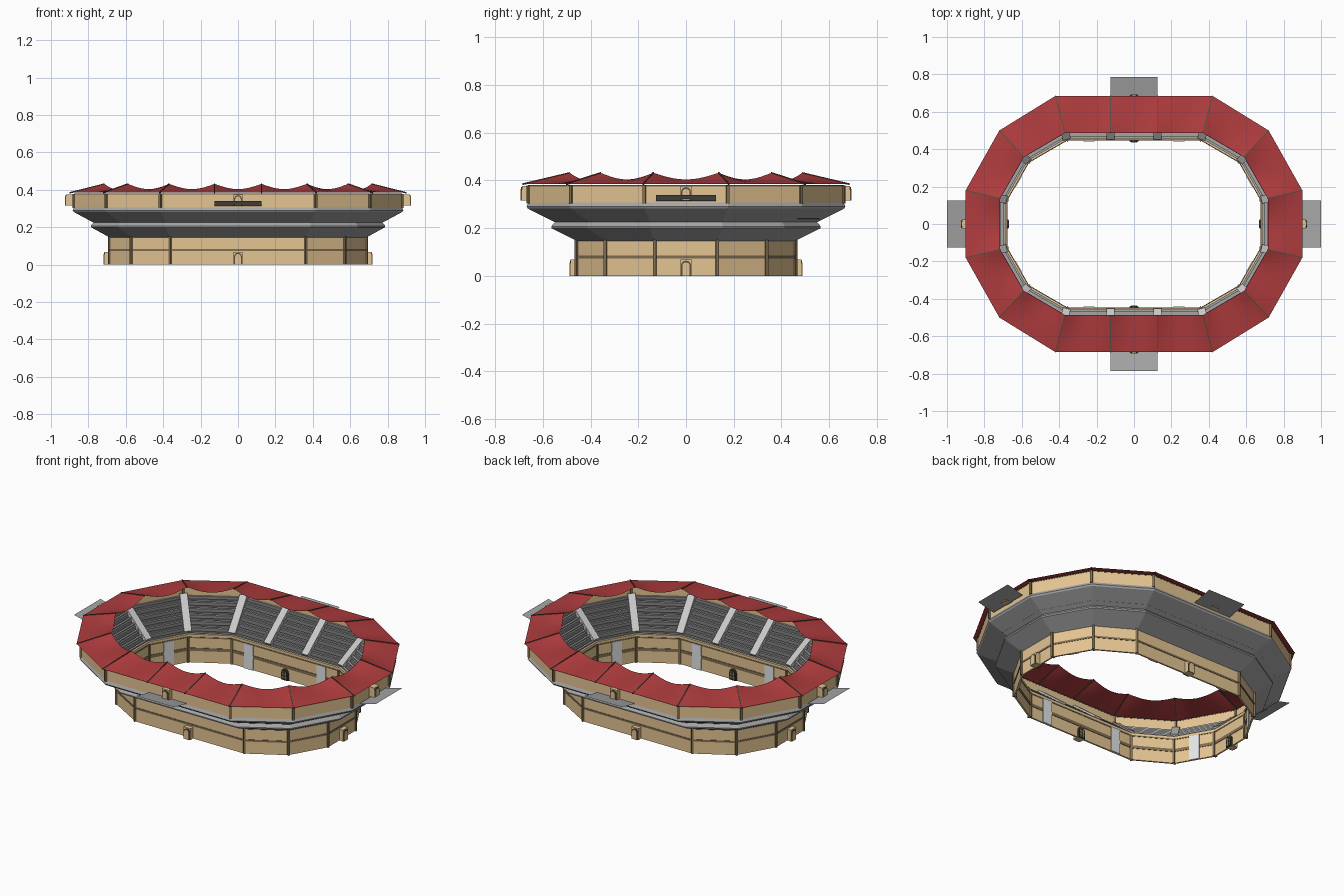
import bpy, bmesh
from math import pi, sin, cos, atan2
from mathutils import Vector, Matrix

cube = bpy.data.objects.get("Cube")
if cube:
    bpy.data.objects.remove(cube)


def material(name, r, g, b):
    m = bpy.data.materials.new(name)
    m.use_nodes = True
    m.diffuse_color = (r, g, b, 1)
    node = m.node_tree.nodes["Principled BSDF"]
    node.inputs["Base Color"].default_value = (r, g, b, 1)
    node.inputs["Roughness"].default_value = 0.8
    return m


SAND = material("sandstone", .78, .555, .29)
BROWN = material("brown timber", .22, .16, .085)
TRIM = material("dark timber", .10, .08, .05)
RED = material("red canvas", .43, .045, .048)
GREY = material("stone grey", .38, .38, .38)
RISER = material("riser grey", .24, .24, .24)
STAIR = material("stair grey", .58, .58, .58)
PANEL = material("pale panel", .76, .78, .79)
BLACK = material("dark opening", .03, .027, .02)


def finish(name, bm, *mats, recalc=True):
    if recalc:
        bmesh.ops.recalc_face_normals(bm, faces=bm.faces)
    mesh = bpy.data.meshes.new(name)
    bm.to_mesh(mesh)
    bm.free()
    for m in mats:
        mesh.materials.append(m)
    ob = bpy.data.objects.new(name, mesh)
    bpy.context.collection.objects.link(ob)


# Plan of the arena: one quarter, at the pit wall (t = 0) and the eaves (t = 1)
INNER = [(.125, .455), (.36, .455), (.567, .335), (.685, .13)]
OUTER = [(.125, .685), (.42, .685), (.72, .50), (.90, .18)]


def ring(t, z=0):
    q = [Vector((a[0] + (b[0] - a[0]) * t, a[1] + (b[1] - a[1]) * t, z))
         for a, b in zip(INNER, OUTER)]
    half = q + [Vector((p.x, -p.y, z)) for p in reversed(q)]
    return half + [Vector((-p.x, -p.y, z)) for p in half]


COUNT = len(ring(0))


def loft(bm, profile):
    """Sweep a closed (t, z) profile around the plan."""
    loops = [[bm.verts.new(p) for p in ring(t, z)] for t, z in profile]
    for a, b in zip(loops, loops[1:] + loops[:1]):
        for i in range(COUNT):
            j = (i + 1) % COUNT
            bm.faces.new((a[i], a[j], b[j], b[i]))


def band(bm, t0, t1, z0, z1):
    loft(bm, [(t0, z0), (t1, z0), (t1, z1), (t0, z1)])


def box(bm, centre, size, angle=0):
    m = (Matrix.Translation(centre) @ Matrix.Rotation(angle, 4, 'Z')
         @ Matrix.Diagonal((*size, 1)))
    bmesh.ops.create_cube(bm, size=1, matrix=m)


def beam(bm, p, q, width, height):
    d = q - p
    m = (Matrix.Translation((p + q) / 2) @ d.to_track_quat('X', 'Z').to_matrix().to_4x4()
         @ Matrix.Diagonal((d.length, width, height, 1)))
    bmesh.ops.create_cube(bm, size=1, matrix=m)


# Walls
bm = bmesh.new()
band(bm, -.03, .012, 0, .168)
finish("pit_wall", bm, SAND)
bm = bmesh.new()
band(bm, .85, .89, .30, .381)
finish("upper_wall", bm, SAND)

# Horizontal timber bands on both faces of the walls
bm = bmesh.new()
band(bm, -.042, -.02, .070, .088)
band(bm, -.04, -.02, .146, .153)
band(bm, 0, .024, .074, .085)
band(bm, .847, .895, .375, .380)
finish("wall_bands", bm, BROWN)

# Seating bowl: stepped inside, two flared tiers outside
ROWS, Z0 = 6, .165
DT, DZ = .8 / ROWS, .148 / ROWS
profile = [(0, .145), (.47, .20), (.475, .208), (.41, .225), (.90, .282),
           (.925, .291), (.88, .311), (ROWS * DT, .311)]
for i in reversed(range(ROWS)):
    z = Z0 + DZ * i
    profile += [((i + 1) * DT, z), (i * DT, z)]
bm = bmesh.new()
loft(bm, profile)
bmesh.ops.recalc_face_normals(bm, faces=bm.faces)
for f in bm.faces:
    c = f.calc_center_median()
    inward = f.normal.x * c.x + f.normal.y * c.y < 0
    f.material_index = 1 if inward and abs(f.normal.z) < .1 else 0
finish("seating_bowl", bm, GREY, RISER)

# Benches on every row
bm = bmesh.new()
for i in range(ROWS):
    z = Z0 + DZ * i
    band(bm, i * DT + .014, i * DT + .07, z + .005, z + .013)
finish("benches", bm, GREY)

# Radial stair ramps at every bay line
bm = bmesh.new()
for a, b in zip(ring(.015, Z0 + .01), ring(ROWS * DT, Z0 + ROWS * DZ + .008)):
    beam(bm, a, b, .042, .024)
finish("stairs", bm, STAIR)

# Posts at the corners of both walls
bm = bmesh.new()
for i in range(COUNT):
    if i % 8 in (0, 7):
        continue
    for t, z, h in ((-.01, .075, .15), (.87, .341, .076)):
        p = ring(t, z)[i]
        box(bm, p, (.024, .013, h), atan2(p.y, p.x))
finish("wall_posts", bm, BROWN)

# Canvas roof: one sagging sheet per bay
bm = bmesh.new()
NU, NV = 10, 5
lo, hi = ring(1), ring(.14)
for i in range(COUNT):
    j = (i + 1) % COUNT
    grid = []
    for v in range(NV + 1):
        fv = v / NV
        a, b = lo[i].lerp(hi[i], fv), lo[j].lerp(hi[j], fv)
        row = []
        for u in range(NU + 1):
            p = a.lerp(b, u / NU)
            p.z = .385 + .047 * fv - .028 * fv * sin(pi * u / NU)
            row.append(bm.verts.new(p))
        grid.append(row)
    for v in range(NV):
        for u in range(NU):
            f = bm.faces.new((grid[v][u], grid[v + 1][u], grid[v + 1][u + 1], grid[v][u + 1]))
            f.smooth = True
bm.normal_update()
bmesh.ops.reverse_faces(bm, faces=[f for f in bm.faces if f.normal.z < 0])
finish("canvas_roof", bm, RED, recalc=False)

# Roof ribs
bm = bmesh.new()
for p, q in zip(ring(1, .384), ring(.14, .431)):
    beam(bm, p, q, .006, .007)
finish("roof_ribs", bm, TRIM)

# Pale panels inside the pit, in the middle of every second bay
bm = bmesh.new()
pts = ring(-.042, .075)
for i in range(0, COUNT, 2):
    a, b = pts[i], pts[i + 1]
    d = b - a
    box(bm, (a + b) / 2, (.06, .006, .15), atan2(d.y, d.x))
finish("pit_panels", bm, PANEL)


def arch(bm, width, height, y0, y1, z):
    """Round-topped slab between y0 and y1."""
    r = width / 2
    outline = [(r, 0)] + [(r * cos(k * pi / 8), height - r + r * sin(k * pi / 8))
                          for k in range(9)] + [(-r, 0)]
    front = bm.faces.new([bm.verts.new((x, y0, z + h)) for x, h in outline])
    ext = bmesh.ops.extrude_face_region(bm, geom=[front])
    moved = [e for e in ext["geom"] if isinstance(e, bmesh.types.BMVert)]
    bmesh.ops.translate(bm, verts=moved, vec=(0, y1 - y0, 0))


# Gatehouses and rising ledges on the four sides: angle, lower wall, upper wall, ledge end
SIDES = {"front": (0, .455, .66, .785), "left": (pi / 2, .685, .892, 1),
         "back": (pi, .455, .66, .785), "right": (-pi / 2, .685, .892, 1)}
for side, (angle, low, high, edge) in SIDES.items():
    turn = Matrix.Rotation(angle, 4, 'Z')
    body, frame, door, grille, ledge = (bmesh.new() for _ in range(5))
    for dist, z, h in ((low, 0, .068), (high, .316, .06)):
        face = -dist - .028
        box(body, (0, -dist - .011, z + h / 2), (.046, .034, h))
        arch(frame, .042, h - .004, face - .003, face, z)
        arch(door, .03, h - .011, face - .005, face - .002, z)
    # Barred opening on the pit side
    arch(frame, .046, .068, -low + .006, -low + .013, 0)
    arch(grille, .036, .06, -low + .012, -low + .016, 0)
    for k in (-.008, .008):
        box(door, (k, -low + .016, .028), (.003, .004, .05))
    for k in (.018, .038):
        box(door, (0, -low + .016, k), (.032, .004, .003))
    ledge.faces.new([ledge.verts.new(p) for p in (
        (-.125, -high, .314), (.125, -high, .314), (.125, -edge, .34), (-.125, -edge, .34))])
    for part, b, m in (("gatehouse", body, SAND), ("gate_arch", frame, TRIM), ("gate_door", door, SAND),
                       ("gate_grille", grille, BLACK), ("ledge", ledge, GREY)):
        b.transform(turn)
        finish(side + "_" + part, b, m, recalc=part != "ledge")
